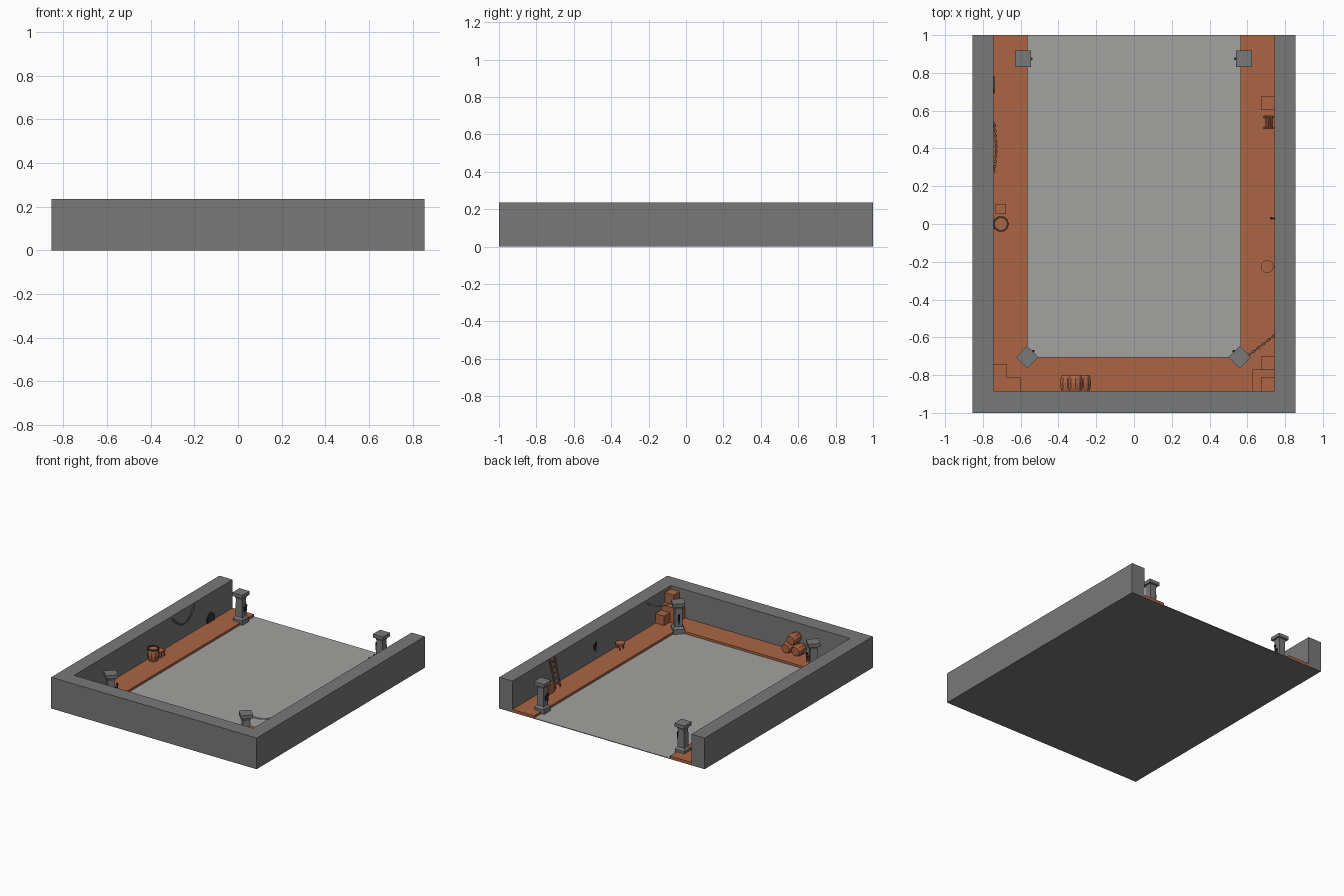
import bpy, bmesh, math
from mathutils import Matrix, Vector

if "Cube" in bpy.data.objects:
    bpy.data.objects.remove(bpy.data.objects["Cube"])


def mat(name, c):
    m = bpy.data.materials.new(name)
    m.diffuse_color = (*c, 1)
    m.use_nodes = True
    m.node_tree.nodes["Principled BSDF"].inputs["Base Color"].default_value = m.diffuse_color
    return m


STONE = mat("wall_stone", (0.19, 0.19, 0.19))
FLOOR = mat("floor_stone", (0.36, 0.36, 0.355))
WOOD = mat("orange_wood", (0.41, 0.13, 0.06))
IRON = mat("dark_iron", (0.035, 0.035, 0.035))
STEEL = mat("light_steel", (0.36, 0.36, 0.36))
DECK = 0.022
R = Matrix.Rotation
T = Matrix.Translation


def finish(name, bm, m, mtx=None):
    if mtx is not None:
        bm.transform(mtx)
    bmesh.ops.recalc_face_normals(bm, faces=bm.faces)
    me = bpy.data.meshes.new(name)
    bm.to_mesh(me)
    bm.free()
    me.materials.append(m)
    o = bpy.data.objects.new(name, me)
    bpy.context.collection.objects.link(o)
    return o


def add_box(bm, x0, x1, y0, y1, z0, z1):
    mtx = T(((x0 + x1) / 2, (y0 + y1) / 2, (z0 + z1) / 2)) @ Matrix.Diagonal((x1 - x0, y1 - y0, z1 - z0, 1))
    bmesh.ops.create_cube(bm, size=1, matrix=mtx)


def boxes(name, m, *dims, mtx=None):
    bm = bmesh.new()
    for d in dims:
        add_box(bm, *d)
    return finish(name, bm, m, mtx)


def prism(name, m, pts, d0, d1, to3d):
    bm = bmesh.new()
    f = bm.faces.new([bm.verts.new(to3d(a, b, d0)) for a, b in pts])
    r = bmesh.ops.extrude_face_region(bm, geom=[f])
    off = Vector(to3d(0, 0, d1)) - Vector(to3d(0, 0, d0))
    bmesh.ops.translate(bm, vec=off, verts=[v for v in r["geom"] if isinstance(v, bmesh.types.BMVert)])
    return finish(name, bm, m)


def lathe(name, m, prof, n, mtx, turn=0.0, closed=False):
    # stacked rings of (radius, height); ends capped unless closed into a loop
    bm = bmesh.new()
    rings = [[bm.verts.new((r * math.cos(turn + 2 * math.pi * i / n),
                            r * math.sin(turn + 2 * math.pi * i / n), z)) for i in range(n)]
             for r, z in prof]
    pairs = list(zip(rings, rings[1:] + ([rings[0]] if closed else [])))
    for a, b in pairs:
        for i in range(n):
            j = (i + 1) % n
            bm.faces.new((a[i], a[j], b[j], b[i]))
    if not closed:
        bm.faces.new(rings[0][::-1])
        bm.faces.new(rings[-1])
    return finish(name, bm, m, mtx)


def u_shape(ox, oy, ix, iy):
    return [(-ox, 1), (-ox, oy), (ox, oy), (ox, 1), (ix, 1), (ix, iy), (-ix, iy), (-ix, 1)]


# room shell
flat = lambda a, b, d: (a, b, d)
boxes("foundation", STONE, (-0.855, 0.855, -1, 1, 0, 0.002))
boxes("floor", FLOOR, (-0.565, 0.565, -0.705, 1, 0.002, 0.005))
prism("walls", STONE, u_shape(0.855, -1, 0.745, -0.885), 0.002, 0.235, flat)
prism("walkway", WOOD, u_shape(0.745, -0.885, 0.565, -0.705), 0.002, DECK, flat)


# iron bracket holding a short torch, pointing along +x
def bracket(name, mtx):
    boxes(name, IRON, (0, 0.004, -0.008, 0.008, -0.025, 0.015),
          (0, 0.02, -0.003, 0.003, -0.015, -0.009),
          (0, 0.02, -0.003, 0.003, 0.004, 0.010), mtx=mtx)
    lathe(name + "_torch", IRON, [(0.003, -0.035), (0.005, 0.02), (0.008, 0.024), (0.006, 0.038)],
          6, mtx @ T((0.018, 0, 0)))


# pillars
S = math.sqrt(2) / 2
PROF = [(0.08, 0.003), (0.08, 0.04), (0.055, 0.055), (0.05, 0.185),
        (0.062, 0.205), (0.085, 0.207), (0.085, 0.233)]
for name, x, y, turn, face in (("back_left", -0.588, 0.875, 0, 0),
                               ("back_right", 0.582, 0.875, 0, 180),
                               ("front_left", -0.565, -0.705, 45, 45),
                               ("front_right", 0.56, -0.705, 45, 135)):
    lathe("pillar_" + name, STONE, [(w * S, z) for w, z in PROF], 4,
          T((x, y, 0)) @ R(math.radians(turn), 4, 'Z'), math.pi / 4)
    bracket("bracket_" + name, T((x, y, 0.115)) @ R(math.radians(face), 4, 'Z') @ T((0.026, 0, 0)))
bracket("bracket_wall", T((0.745, 0.03, 0.125)) @ R(math.pi, 4, 'Z'))

# crates: centre x, centre y, size, bottom
for i, (x, y, s, z) in enumerate(((0.708, -0.737, 0.072, DECK), (0.685, -0.827, 0.115, DECK),
                                  (0.708, -0.849, 0.072, DECK + 0.115), (0.708, 0.64, 0.072, DECK),
                                  (-0.709, -0.777, 0.072, DECK), (-0.709, -0.849, 0.072, DECK),
                                  (-0.637, -0.849, 0.072, DECK))):
    h = s / 2
    boxes(f"crate_{i}", WOOD, (x - h, x + h, y - h, y + h, z, z + s))

# barrels: three lying in a stack, one standing with an iron rim
BARREL = [(0.033, -0.043), (0.039, -0.026), (0.0425, 0), (0.039, 0.026), (0.033, 0.043)]
for i, (x, z) in enumerate(((-0.351, 0.0625), (-0.268, 0.0625), (-0.31, 0.135))):
    lathe(f"lying_barrel_{i}", WOOD, BARREL, 10,
          T((x, -0.842, z)) @ R(math.pi / 2, 4, 'X'), math.pi / 10)
STAND = T((-0.705, 0, DECK + 0.045))
lathe("standing_barrel", WOOD, BARREL, 10, STAND)
lathe("barrel_rim", IRON, [(0.032, 0.036), (0.041, 0.036), (0.041, 0.048), (0.032, 0.048)],
      20, STAND, closed=True)

# small stool beside the standing barrel
boxes("square_stool", WOOD, (-0.732, -0.678, 0.053, 0.107, 0.06, 0.07),
      *[(-0.705 + a * 0.02 - 0.005, -0.705 + a * 0.02 + 0.005,
         0.08 + b * 0.02 - 0.005, 0.08 + b * 0.02 + 0.005, DECK, 0.06)
        for a in (-1, 1) for b in (-1, 1)])

# round three-legged stool
SEAT = T((0.705, -0.225, 0))
lathe("round_stool_seat", WOOD, [(0.034, 0.058), (0.034, 0.07)], 20, SEAT)
for i in range(3):
    lathe(f"round_stool_leg_{i}", WOOD, [(0.005, DECK), (0.005, 0.06)], 6,
          SEAT @ R(i * 2 * math.pi / 3, 4, 'Z') @ T((0.022, 0, 0)))

# ladder leaning on the right wall
L = 0.218
boxes("ladder", WOOD, (-0.004, 0.004, -0.034, -0.024, 0, L), (-0.004, 0.004, 0.024, 0.034, 0, L),
      *[(-0.003, 0.003, -0.036, 0.036, z - 0.004, z + 0.004)
        for z in (0.03, 0.07, 0.11, 0.15, 0.19)],
      mtx=T((0.69, 0.538, DECK)) @ R(0.22, 4, 'Y'))

# dark arched opening at the foot of the left wall
arch = [(0.69, DECK), (0.78, DECK)]
arch += [(0.735 + 0.045 * math.cos(t * math.pi / 10), 0.045 + 0.045 * math.sin(t * math.pi / 10))
         for t in range(11)]
prism("arched_hole", IRON, arch, -0.746, -0.739, lambda a, b, d: (d, a, b))


# hanging chains made of alternating links
def chain(name, p0, p1, sag, bulge, n):
    p0, p1, bulge = Vector(p0), Vector(p1), Vector(bulge)

    def at(t):
        k = 4 * t * (1 - t)
        return p0.lerp(p1, t) + bulge * k - Vector((0, 0, sag * k))
    bm = bmesh.new()
    for i in range(n):
        a, b = at(i / n), at((i + 1) / n)
        d = b - a
        frame = T((a + b) / 2) @ d.to_track_quat('X', 'Z').to_matrix().to_4x4() @ \
            R(math.pi / 2 * (i % 2), 4, 'X')
        half = d.length * 0.62
        ring = []
        for j in range(8):
            c, s = math.cos(j * math.pi / 4), math.sin(j * math.pi / 4)
            ring.append([bm.verts.new(frame @ Vector((c * (half + q * 0.002), s * (0.006 + q * 0.002), w * 0.002)))
                         for q, w in ((1, 0), (0, 1), (-1, 0), (0, -1))])
        for j in range(8):
            for k in range(4):
                e, f = ring[j], ring[(j + 1) % 8]
                bm.faces.new((e[k], f[k], f[(k + 1) % 4], e[(k + 1) % 4]))
    finish(name, bm, STEEL)


chain("wall_chain", (-0.742, 0.27, 0.225), (-0.742, 0.54, 0.225), 0.09, (0.012, 0, 0), 20)
chain("pillar_chain", (0.60, -0.70, 0.218), (0.745, -0.588, 0.218), 0.025, (0, 0, 0), 11)
